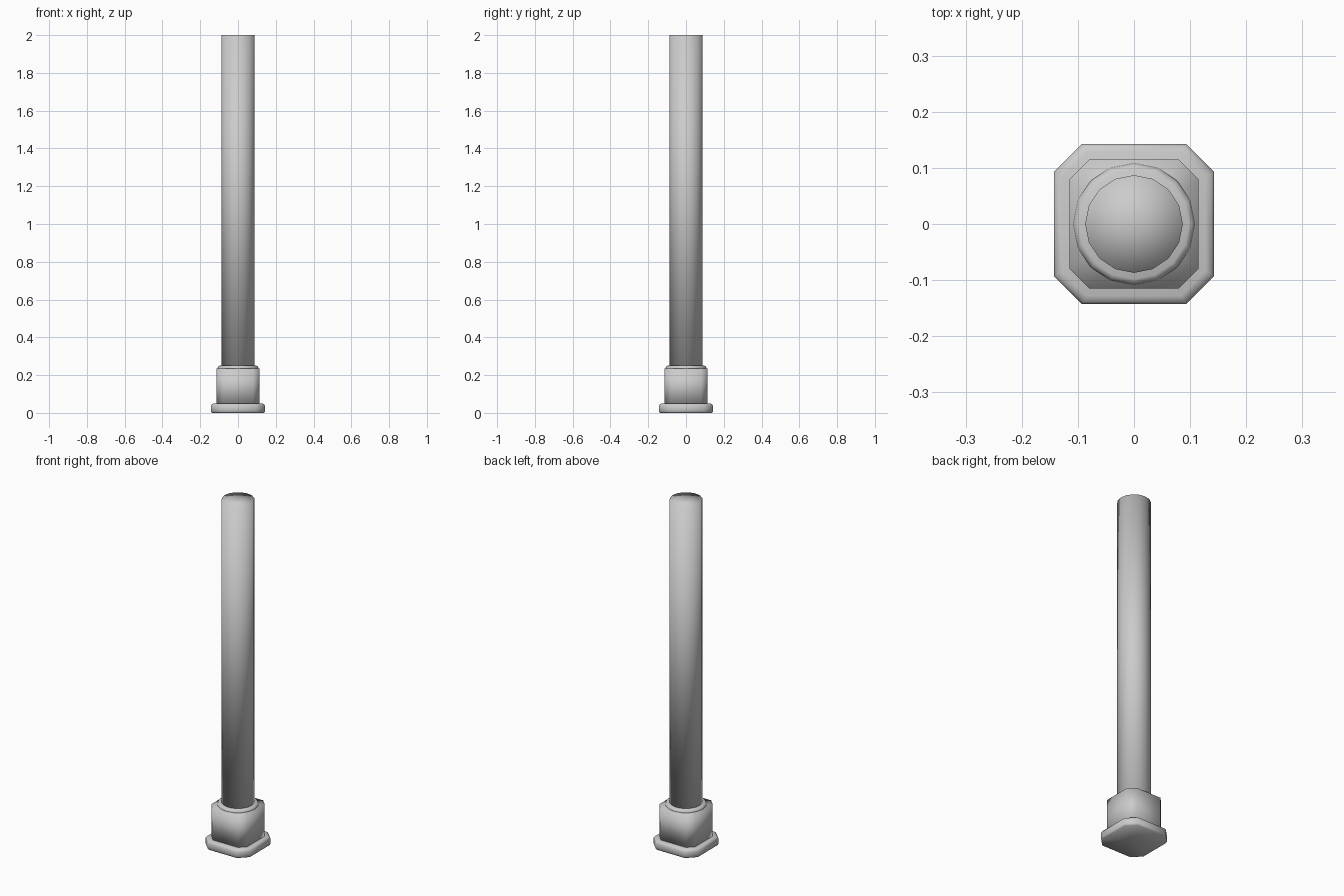
import bpy
from math import cos, sin, pi

if "Cube" in bpy.data.objects:
    bpy.data.objects.remove(bpy.data.objects["Cube"])


def ring(r, z, n=16):
    return [(r * cos(2 * pi * i / n), r * sin(2 * pi * i / n), z) for i in range(n)]


def octagon(h, c, z):
    # square of half-size h with corners cut by c
    k = h - c
    return [(h, -k, z), (h, k, z), (k, h, z), (-k, h, z),
            (-h, k, z), (-h, -k, z), (-k, -h, z), (k, -h, z)]


def loft(name, loops):
    n = len(loops[0])
    verts = [p for loop in loops for p in loop]
    faces = [(a * n + i, a * n + (i + 1) % n, (a + 1) * n + (i + 1) % n, (a + 1) * n + i)
             for a in range(len(loops) - 1) for i in range(n)]
    # fan caps at both ends
    bottom, top, last = len(verts), len(verts) + 1, (len(loops) - 1) * n
    verts += [(0, 0, loops[0][0][2]), (0, 0, loops[-1][0][2])]
    for i in range(n):
        j = (i + 1) % n
        faces += [(bottom, j, i), (top, last + i, last + j)]
    mesh = bpy.data.meshes.new(name)
    mesh.from_pydata(verts, [], faces)
    mesh.shade_smooth()
    obj = bpy.data.objects.new(name, mesh)
    bpy.context.collection.objects.link(obj)
    return obj


# Foot slab with softened edges
loft("foot_slab", [octagon(h, c, z) for h, c, z in
     [(0.138, 0.048, 0), (0.143, 0.05, 0.008), (0.143, 0.05, 0.038),
      (0.138, 0.048, 0.046), (0.128, 0.044, 0.05)]])

# Chamfered pedestal block
loft("pedestal_block", [octagon(0.115, 0.035, z) for z in (0.045, 0.235)])

# Round collar where the shaft meets the block
loft("collar", [ring(r, z) for r, z in
     [(0.109, 0.23), (0.109, 0.238), (0.105, 0.246), (0.098, 0.25)]])

# Long round shaft
loft("shaft", [ring(0.087, z) for z in (0.24, 2.0)])
